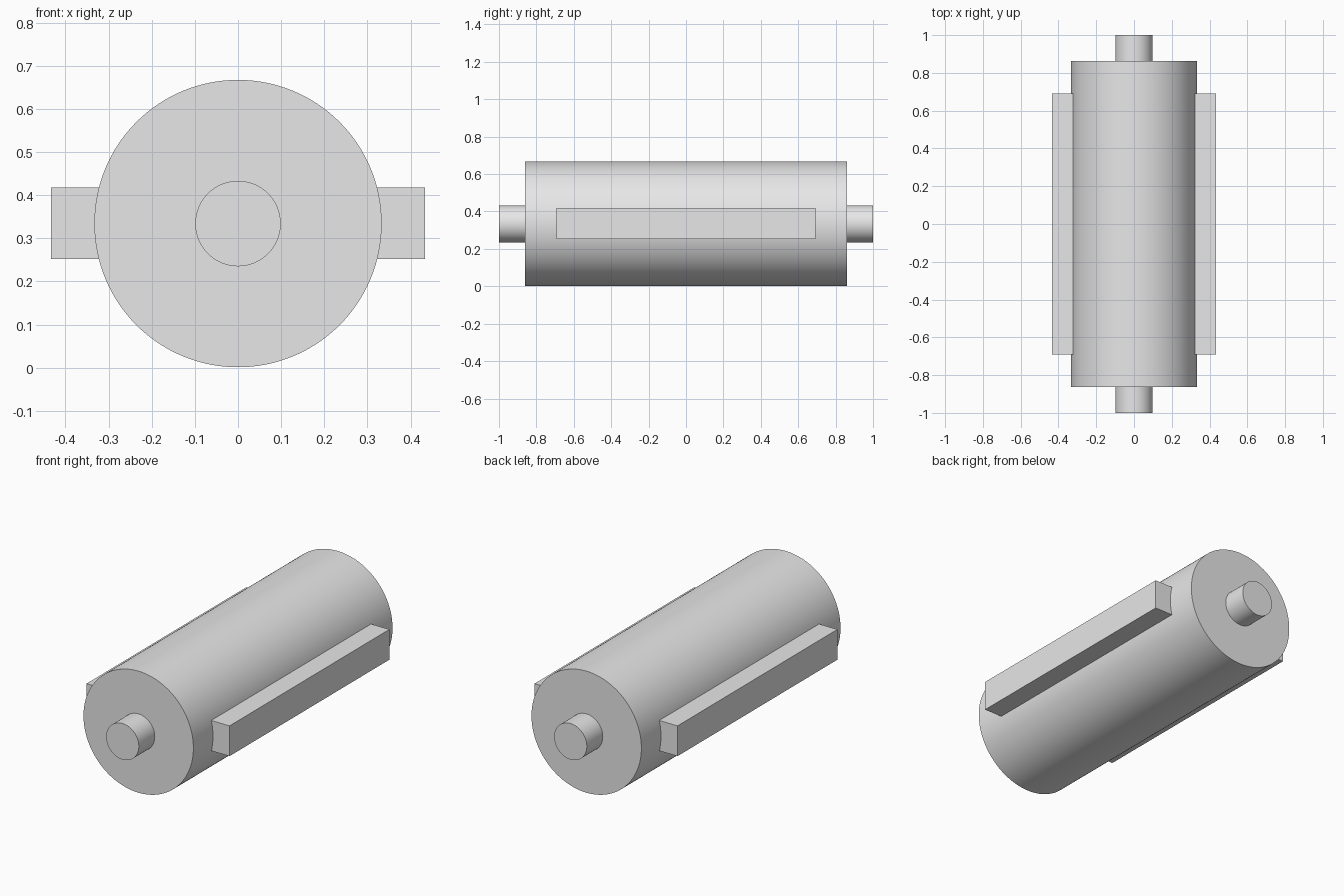
import bpy
import math

default = bpy.data.objects.get("Cube")
if default:
    bpy.data.objects.remove(default, do_unlink=True)

AXIS_Z = 0.334

# Single plain grey
grey = bpy.data.materials.new("light_grey")
grey.use_nodes = True
colour = (0.8, 0.8, 0.8, 1)
grey.diffuse_color = colour
grey.node_tree.nodes["Principled BSDF"].inputs["Base Color"].default_value = colour


def cylinder(name, radius, y0, y1):
    """Smooth round bar lying along y."""
    bpy.ops.mesh.primitive_cylinder_add(
        vertices=128, radius=radius, depth=y1 - y0,
        location=(0, (y0 + y1) / 2, AXIS_Z), rotation=(math.pi / 2, 0, 0))
    obj = bpy.context.object
    obj.name = name
    obj.data.materials.append(grey)
    bpy.ops.object.shade_smooth_by_angle(angle=math.radians(30))
    return obj


# Roller body
body = cylinder("roller_body", 0.333, -0.862, 0.862)

for side, label in ((-1, "front"), (1, "back")):
    # Stub shaft on each end, flush with the body's end face
    y0, y1 = sorted((side * 0.862, side * 1.0))
    cylinder(label + "_shaft", 0.099, y0, y1)

for side, label in ((-1, "right"), (1, "left")):
    # Long rectangular key set into each side of the body
    bpy.ops.mesh.primitive_cube_add(size=1, location=(side * 0.3665, 0, AXIS_Z + 0.001))
    key = bpy.context.object
    key.name = label + "_key"
    key.scale = (0.133, 1.384, 0.166)
    bpy.ops.object.transform_apply(location=False, rotation=False, scale=True)
    key.data.materials.append(grey)
